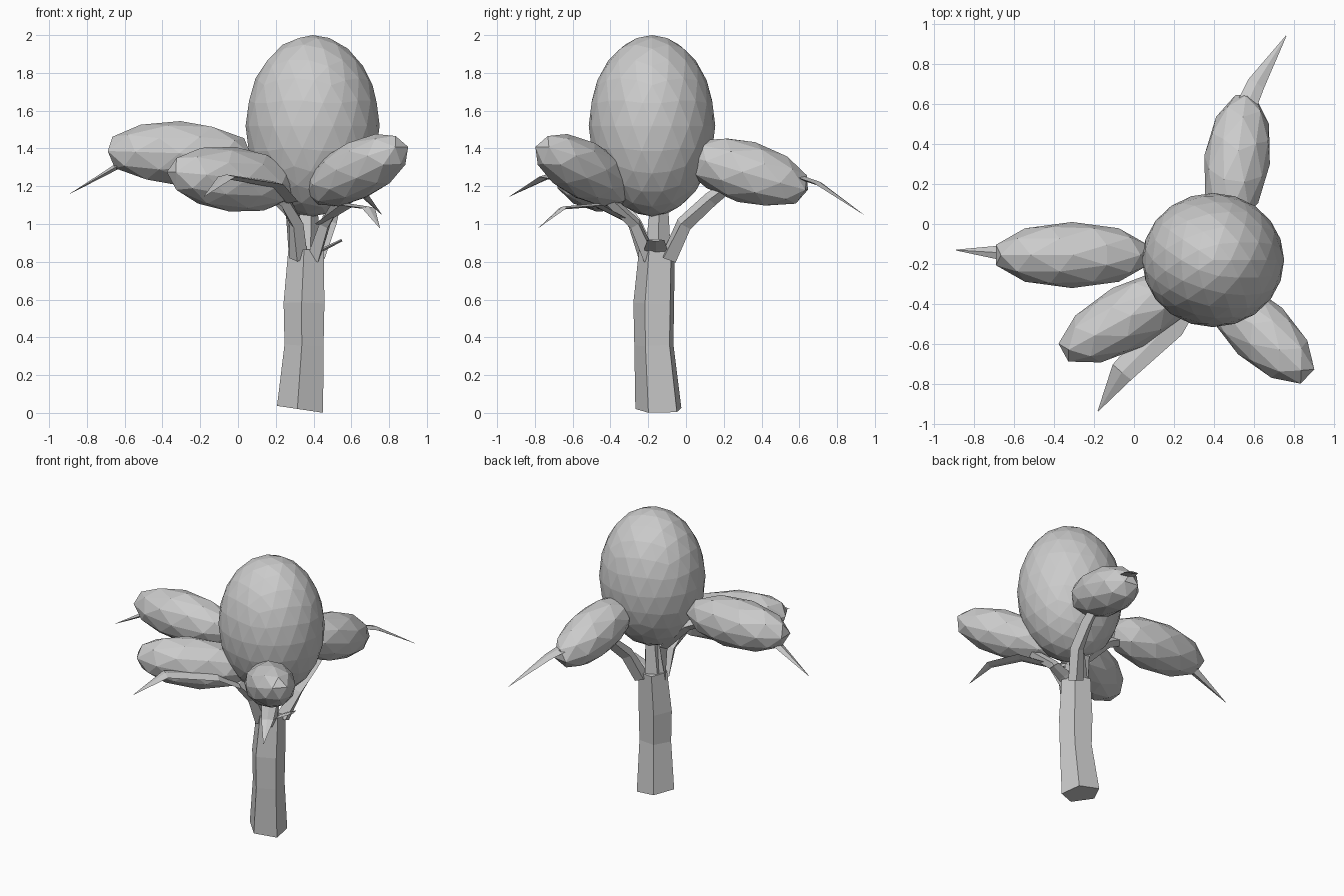
import bpy, bmesh, math
from mathutils import Vector

cube = bpy.data.objects.get("Cube")
if cube:
    bpy.data.objects.remove(cube, do_unlink=True)

grey = bpy.data.materials.new("plain_grey")
grey.use_nodes = True
colour = (0.6, 0.6, 0.6, 1)
grey.diffuse_color = colour
grey.node_tree.nodes["Principled BSDF"].inputs["Base Color"].default_value = colour


def finish(name, bm):
    bmesh.ops.recalc_face_normals(bm, faces=bm.faces)
    mesh = bpy.data.meshes.new(name)
    bm.to_mesh(mesh)
    bm.free()
    mesh.materials.append(grey)
    obj = bpy.data.objects.new(name, mesh)
    bpy.context.collection.objects.link(obj)
    return obj


def foliage(name, centre, axis, radii, detail=2):
    """Faceted ellipsoid whose long side follows the axis."""
    bm = bmesh.new()
    bmesh.ops.create_icosphere(bm, subdivisions=detail, radius=1)
    fit = [r / max(abs(v.co[i]) for v in bm.verts) for i, r in enumerate(radii)]
    turn = Vector(axis).to_track_quat('X', 'Z')
    for v in bm.verts:
        scaled = Vector([c * f for c, f in zip(v.co, fit)])
        v.co = turn @ scaled + Vector(centre)
    return finish(name, bm)


def tube(name, path, widths, sides=4, flat=1.0, start=0.0):
    """Faceted tapering tube; flat squashes it into a blade."""
    pts = [Vector(p) for p in path]
    bm = bmesh.new()
    rings = []
    for i, (p, w) in enumerate(zip(pts, widths)):
        along = (pts[min(i + 1, len(pts) - 1)] - pts[max(i - 1, 0)]).normalized()
        guide = Vector((0, 1, 0)) if abs(along.z) > 0.95 else Vector((0, 0, 1))
        up = (guide - along * guide.dot(along)).normalized()
        side = up.cross(along)
        ring = []
        for k in range(sides):
            a = start + math.tau * k / sides
            ring.append(bm.verts.new(p + side * math.cos(a) * w + up * math.sin(a) * w * flat))
        rings.append(ring)
    for low, high in zip(rings, rings[1:]):
        for k in range(sides):
            n = (k + 1) % sides
            bm.faces.new((low[k], low[n], high[n], high[k]))
    bm.faces.new(rings[0])
    bm.faces.new(rings[-1])
    return finish(name, bm)


# Foliage masses
foliage("main_crown", (0.395, -0.18, 1.52), (1, 0, 0), (0.355, 0.335, 0.48), 3)
foliage("right_foliage", (-0.31, -0.155, 1.375), (-1, 0, 0.03), (0.38, 0.165, 0.17))
foliage("front_right_foliage", (-0.03, -0.465, 1.237), (-0.6, -0.33, 0.07), (0.37, 0.165, 0.172))
foliage("front_left_foliage", (0.63, -0.535, 1.285), (0.48, -0.46, 0.25), (0.35, 0.16, 0.155))
foliage("back_foliage", (0.515, 0.32, 1.275), (0.13, 0.95, -0.28), (0.335, 0.165, 0.165))

# Trunk with a slanted foot
trunk = tube("trunk",
             [(0.335, -0.14, 0), (0.355, -0.165, 0.36), (0.355, -0.165, 0.58), (0.365, -0.15, 0.86)],
             [0.13, 0.11, 0.115, 0.1], sides=5, start=math.radians(45))
for v in trunk.data.vertices:
    if v.co.z < 0.1:
        v.co.z = 0.15 * (0.455 - v.co.x)

# Limbs
tube("central_limb", [(0.36, -0.15, 0.82), (0.375, -0.14, 1.15)], [0.075, 0.045], 5)
tube("back_limb", [(0.42, -0.09, 0.82), (0.48, -0.01, 1.0), (0.51, 0.13, 1.13), (0.52, 0.25, 1.22)],
     [0.05, 0.045, 0.04, 0.03])
tube("right_limb", [(0.32, -0.15, 0.82), (0.29, -0.15, 1.06), (0.1, -0.155, 1.25), (-0.1, -0.155, 1.35)],
     [0.05, 0.04, 0.035, 0.03])
tube("front_right_limb", [(0.32, -0.2, 0.82), (0.31, -0.27, 1.0), (0.25, -0.35, 1.12), (0.12, -0.4, 1.2)],
     [0.05, 0.04, 0.035, 0.03])
tube("front_left_limb", [(0.4, -0.19, 0.82), (0.46, -0.27, 1.0), (0.54, -0.42, 1.14)],
     [0.045, 0.035, 0.03])
tube("short_twig", [(0.4, -0.16, 0.83), (0.46, -0.16, 0.87), (0.55, -0.16, 0.915)],
     [0.06, 0.06, 0.045], flat=0.15)

# Drooping pointed leaves
tube("back_leaf", [(0.52, 0.45, 1.25), (0.57, 0.61, 1.245), (0.61, 0.7, 1.215), (0.76, 0.94, 1.05)],
     [0.05, 0.05, 0.045, 0.002], flat=0.25)
tube("right_leaf", [(-0.4, -0.15, 1.33), (-0.64, -0.145, 1.305), (-0.89, -0.13, 1.16)],
     [0.045, 0.04, 0.002], flat=0.4)
tube("front_right_leaf", [(0.27, -0.38, 1.12), (0.18, -0.5, 1.21), (-0.06, -0.74, 1.25), (-0.18, -0.935, 1.145)],
     [0.06, 0.08, 0.06, 0.002], flat=0.2)
tube("front_left_leaf", [(0.43, -0.28, 1.0), (0.58, -0.47, 1.1), (0.69, -0.65, 1.085), (0.75, -0.78, 0.98)],
     [0.03, 0.05, 0.04, 0.002], flat=0.2)
